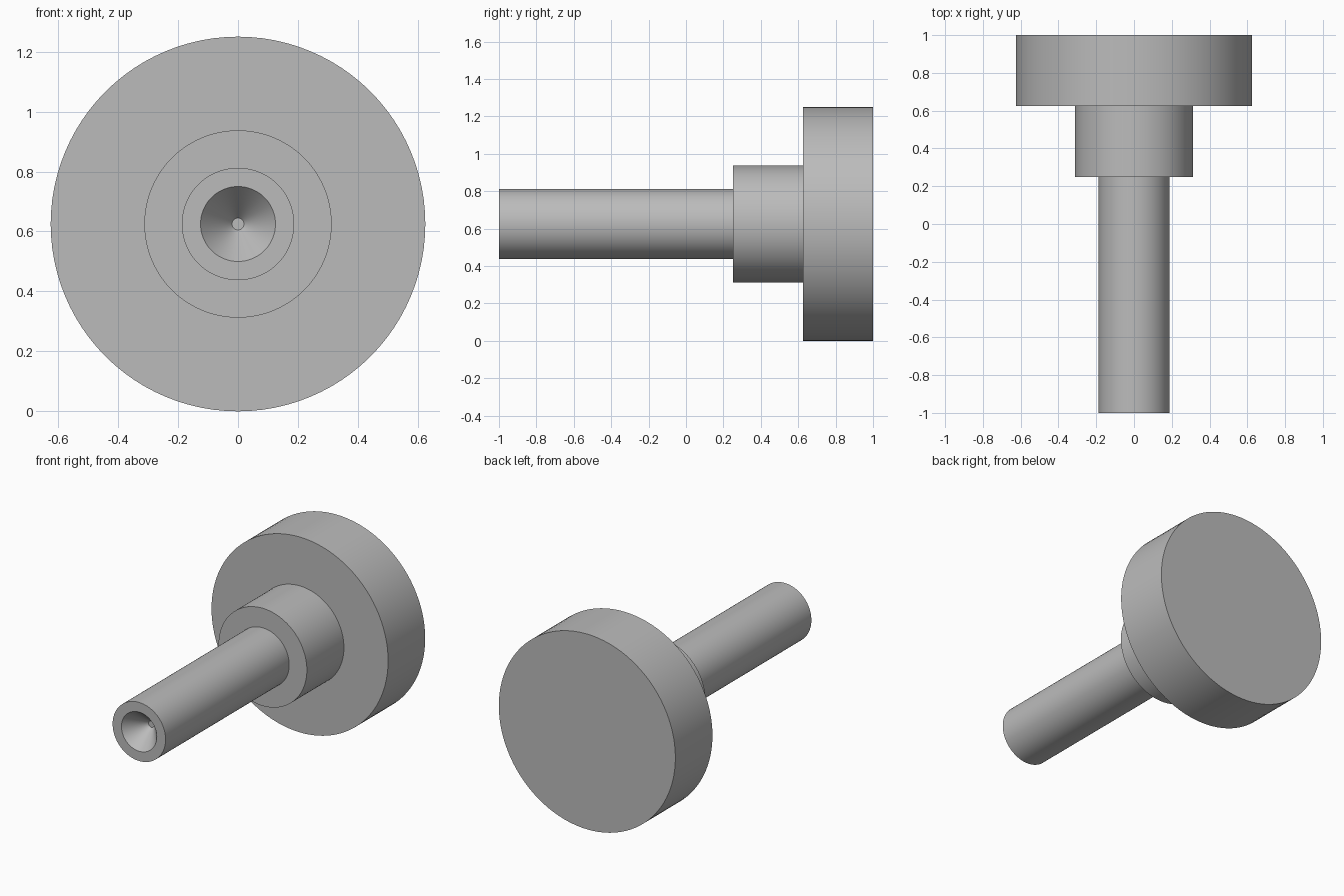
import bpy, bmesh
from math import radians
from mathutils import Matrix

cube = bpy.data.objects.get("Cube")
if cube:
    bpy.data.objects.remove(cube, do_unlink=True)

AXIS_HEIGHT = 0.625
SEGMENTS = 96

steel = bpy.data.materials.new("grey steel")
steel.use_nodes = True
colour = (0.5, 0.5, 0.5, 1)
steel.diffuse_color = colour
steel.node_tree.nodes["Principled BSDF"].inputs["Base Color"].default_value = colour


def turned_part(name, profile):
    """Spin a (radius, y) profile around the long axis."""
    bm = bmesh.new()
    verts = [bm.verts.new((r, y, 0)) for r, y in profile]
    edges = [bm.edges.new(pair) for pair in zip(verts, verts[1:])]
    bmesh.ops.spin(bm, geom=verts + edges, cent=(0, 0, 0), axis=(0, 1, 0),
                   angle=radians(360), steps=SEGMENTS, use_merge=False)
    bmesh.ops.remove_doubles(bm, verts=bm.verts, dist=0.0001)
    bmesh.ops.transform(bm, matrix=Matrix.Translation((0, 0, AXIS_HEIGHT)), verts=bm.verts)
    bmesh.ops.recalc_face_normals(bm, faces=bm.faces)
    mesh = bpy.data.meshes.new(name)
    bm.to_mesh(mesh)
    bm.free()
    mesh.materials.append(steel)
    obj = bpy.data.objects.new(name, mesh)
    bpy.context.collection.objects.link(obj)
    bpy.ops.object.select_all(action='DESELECT')
    obj.select_set(True)
    bpy.context.view_layer.objects.active = obj
    bpy.ops.object.shade_smooth_by_angle(angle=radians(30))


# One stepped shaft: countersunk tip, stem, collar and round head
turned_part("stepped_pin", [
    (0, -0.875), (0.02, -0.875), (0.125, -1),      # conical centre hole
    (0.1875, -1), (0.1875, 0.25),                  # stem
    (0.3125, 0.25), (0.3125, 0.625),               # collar
    (0.625, 0.625), (0.625, 1), (0, 1),            # head
])
